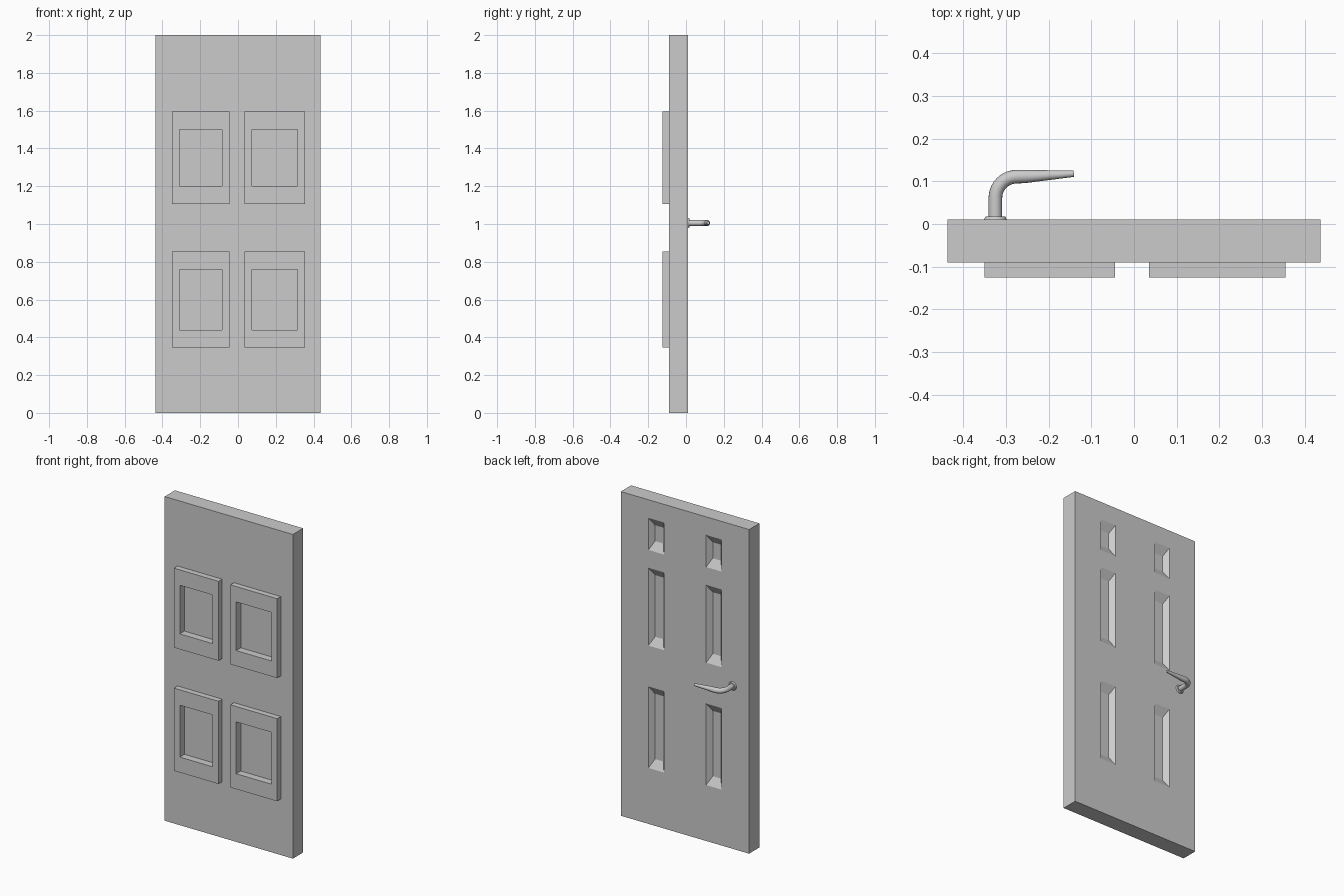
import bpy, bmesh, math
from mathutils import Vector

if "Cube" in bpy.data.objects:
    bpy.data.objects.remove(bpy.data.objects["Cube"])


def add_frustum(bm, x, z, y_a, y_b, ix=0.0, iz=0.0):
    """Box between y_a and y_b; the y_b end is inset by ix and iz."""
    def ring(y, dx, dz):
        return [bm.verts.new((px, y, pz)) for px, pz in (
            (x[0] + dx, z[0] + dz), (x[1] - dx, z[0] + dz),
            (x[1] - dx, z[1] - dz), (x[0] + dx, z[1] - dz))]
    a, b = ring(y_a, 0, 0), ring(y_b, ix, iz)
    bm.faces.new(a)
    bm.faces.new(b[::-1])
    for i in range(4):
        j = (i + 1) % 4
        bm.faces.new((a[i], b[i], b[j], a[j]))


def make_object(name, bm):
    bmesh.ops.recalc_face_normals(bm, faces=bm.faces)
    mesh = bpy.data.meshes.new(name)
    bm.to_mesh(mesh)
    bm.free()
    obj = bpy.data.objects.new(name, mesh)
    bpy.context.collection.objects.link(obj)
    return obj


def activate(obj):
    bpy.ops.object.select_all(action='DESELECT')
    obj.select_set(True)
    bpy.context.view_layer.objects.active = obj


def boolean(target, tool, operation):
    tool.hide_render = True
    mod = target.modifiers.new(operation, 'BOOLEAN')
    mod.operation, mod.solver, mod.object = operation, 'EXACT', tool
    activate(target)
    bpy.ops.object.modifier_apply(modifier=mod.name)
    bpy.data.objects.remove(tool)


FRONT, BACK, PANEL = -0.09, 0.01, -0.125

# Door slab
bm = bmesh.new()
add_frustum(bm, (-0.4375, 0.4375), (0, 2), FRONT, BACK)
door = make_object("door", bm)

# Raised front panels with square recesses, and sloped recesses on the back
panels, cuts = bmesh.new(), bmesh.new()
for x0, x1 in ((-0.35, -0.045), (0.035, 0.355)):
    for z0, z1 in ((0.345, 0.855), (1.105, 1.595)):
        add_frustum(panels, (x0, x1), (z0, z1), PANEL, FRONT + 0.02)
        add_frustum(cuts, (x0 + 0.04, x1 - 0.04), (z0 + 0.095, z1 - 0.095),
                    PANEL - 0.02, FRONT + 0.01)
for x in ((-0.25, -0.144), (0.144, 0.25)):
    for z in ((0.345, 0.848), (1.1, 1.58), (1.69, 1.888)):
        # start above the surface so the slope crosses it at the outline
        depth, ix, iz, lift = 0.03, 0.025, 0.05, 0.2
        add_frustum(cuts, (x[0] - ix * lift, x[1] + ix * lift),
                    (z[0] - iz * lift, z[1] + iz * lift),
                    BACK + depth * lift, BACK - depth,
                    ix * (1 + lift), iz * (1 + lift))
boolean(door, make_object("panel_blocks", panels), 'UNION')
boolean(door, make_object("recess_cutters", cuts), 'DIFFERENCE')

# Lever handle: stem, quarter bend, tapering grip
HX, HZ = -0.325, 1.005
path = [(HX, BACK - 0.002, 0.016)]
for i in range(11):
    t = math.radians(9 * i)
    path.append((HX + 0.05 - 0.05 * math.cos(t), 0.061 + 0.05 * math.sin(t), 0.016))
path += [(-0.255, 0.1115, 0.0155), (-0.2, 0.1145, 0.0115), (-0.141, 0.118, 0.0075)]
curve = bpy.data.curves.new("handle_lever", 'CURVE')
curve.dimensions = '3D'
curve.bevel_depth = 1.0
curve.bevel_resolution = 6
curve.use_fill_caps = True
spline = curve.splines.new('POLY')
spline.points.add(len(path) - 1)
for p, (px, py, r) in zip(spline.points, path):
    p.co = (px, py, HZ, 1)
    p.radius = r
lever = bpy.data.objects.new("handle_lever", curve)
bpy.context.collection.objects.link(lever)
activate(lever)
bpy.ops.object.convert(target='MESH')
bpy.ops.object.shade_smooth_by_angle(angle=math.radians(40))

# Handle rose
bpy.ops.mesh.primitive_cone_add(vertices=32, radius1=0.027, radius2=0.023, depth=0.008,
                                location=(HX, BACK + 0.0035, HZ),
                                rotation=(-math.pi / 2, 0, 0))
bpy.context.object.name = "handle_rose"
bpy.ops.object.shade_smooth_by_angle(angle=math.radians(30))
